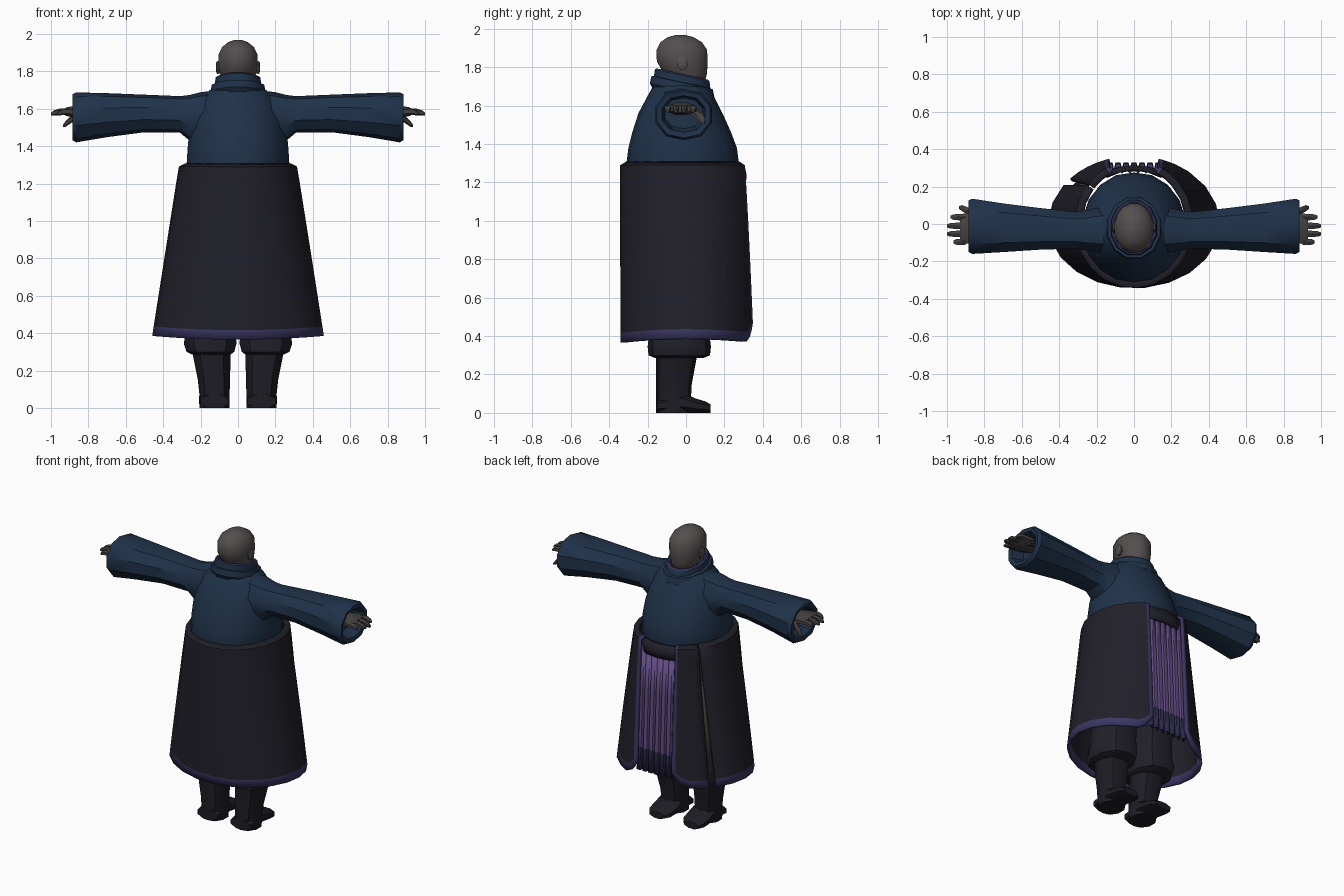
import bpy, bmesh
from math import sin, cos, pi, radians, degrees, asin

cube = bpy.data.objects.get("Cube")
if cube:
    bpy.data.objects.remove(cube, do_unlink=True)


def material(name, rgb):
    m = bpy.data.materials.new(name)
    m.use_nodes = True
    m.diffuse_color = (*rgb, 1)
    bsdf = next(n for n in m.node_tree.nodes if n.type == 'BSDF_PRINCIPLED')
    bsdf.inputs["Base Color"].default_value = (*rgb, 1)
    bsdf.inputs["Roughness"].default_value = 0.9
    return m


NAVY = material("navy cloth", (0.014, 0.032, 0.068))
BLACK = material("black cloth", (0.015, 0.0145, 0.023))
HEM = material("violet trim", (0.044, 0.038, 0.125))
PURPLE = material("purple pleats", (0.125, 0.075, 0.235))
DARK_HEM = material("dark pleat hem", (0.03, 0.027, 0.085))
SKIN = material("grey skin", (0.09, 0.077, 0.077))
GLOVE = material("grey hands", (0.06, 0.052, 0.052))
BOOT = material("dark leather", (0.012, 0.012, 0.018))
LINING = material("grey lining", (0.05, 0.042, 0.042))


def finish(name, bm, mats, mirror=False, thickness=0):
    me = bpy.data.meshes.new(name)
    bm.to_mesh(me)
    bm.free()
    for m in mats:
        me.materials.append(m)
    ob = bpy.data.objects.new(name, me)
    bpy.context.collection.objects.link(ob)
    if mirror:
        ob.modifiers.new("mirror", 'MIRROR').use_mirror_merge = False
    if thickness:
        s = ob.modifiers.new("thickness", 'SOLIDIFY')
        s.thickness, s.offset = thickness, 0
    bpy.ops.object.select_all(action='DESELECT')
    ob.select_set(True)
    bpy.context.view_layer.objects.active = ob
    bpy.ops.object.shade_smooth_by_angle(angle=radians(35))
    return ob


def skin_rows(name, rows, mats, rule=None, closed=True, **kw):
    """Bridge rows of points; rule(row, column) picks the material."""
    bm = bmesh.new()
    vs = [[bm.verts.new(p) for p in row] for row in rows]
    n = len(vs[0])
    for i in range(len(vs) - 1):
        for j in range(n if closed else n - 1):
            k = (j + 1) % n
            f = bm.faces.new((vs[i][j], vs[i][k], vs[i + 1][k], vs[i + 1][j]))
            f.material_index = rule(i, j) if rule else 0
    if closed:
        bm.faces.new(vs[0][::-1])
        bm.faces.new(vs[-1])
        bmesh.ops.recalc_face_normals(bm, faces=bm.faces)
    return finish(name, bm, mats, **kw)


def oval(axis, pos, a0, a1, b0, b1, n, slope=0):
    """Oval in the plane across an axis, given its extents."""
    pts = []
    for i in range(n):
        t = 2 * pi * (i + 0.5) / n
        grow = 1 / cos(pi / n)
        a = (a0 + a1) / 2 + (a1 - a0) / 2 * min(1, max(-1, cos(t) * grow))
        b = (b0 + b1) / 2 + (b1 - b0) / 2 * min(1, max(-1, sin(t) * grow))
        pts.append({'x': (pos, a, b), 'y': (a, pos, b), 'z': (a, b, pos + slope * b)}[axis])
    return pts


def loft(name, axis, rings, mat, n=8, **kw):
    return skin_rows(name, [oval(axis, *r, n) for r in rings], [mat], **kw)


# Head and ears
loft("head", 'z', [(z, -rx, rx, cy - ry, cy + ry) for z, rx, ry, cy in [
    (1.68, .06, .07, -.01), (1.73, .075, .09, .01), (1.77, .092, .114, -.004),
    (1.83, .106, .132, -.02), (1.89, .104, .132, -.022), (1.93, .085, .108, -.025),
    (1.956, .052, .068, -.028), (1.968, .018, .022, -.03)]], SKIN, 16)
loft("ear", 'x', [(.09, -.04, .01, 1.79, 1.85), (.112, -.045, .01, 1.785, 1.855),
                  (.118, -.035, 0, 1.8, 1.845)], SKIN, 8, mirror=True)

# Torso
loft("torso", 'z', [(z, -rx, rx, y0, y1) for z, rx, y0, y1 in [
    (1.22, .26, -.3, .265), (1.3, .275, -.31, .275), (1.38, .27, -.3, .265),
    (1.46, .263, -.28, .235), (1.56, .24, -.248, .19), (1.65, .2, -.2, .145),
    (1.7, .15, -.172, .115), (1.73, .1, -.14, .08)]], NAVY, 18)

# Folded collar, tilted down towards the face, with a trimmed rim
collar = [(1.645, .13, .15), (1.675, .148, .168), (1.715, .14, .16), (1.717, .124, .147),
          (1.753, .12, .142), (1.76, .112, .134), (1.755, .103, .122), (1.7, .09, .11)]
skin_rows("collar", [oval('z', z, -rx, rx, -.02 - ry, -.02 + ry, 12, -.22)
                     for z, rx, ry in collar],
          [NAVY, HEM], lambda i, j: 1 if i >= 4 else 0)

# Wide sleeves with hollow cuffs
loft("sleeve", 'x', [
    (.1, -.16, .1, 1.38, 1.7), (.2, -.15, .085, 1.4, 1.688), (.26, -.14, .072, 1.43, 1.673),
    (.31, -.132, .065, 1.472, 1.667), (.5, -.137, .085, 1.474, 1.675),
    (.7, -.15, .11, 1.448, 1.683), (.865, -.16, .135, 1.42, 1.687),
    (.885, -.15, .125, 1.432, 1.677), (.88, -.125, .1, 1.46, 1.652),
    (.8, -.11, .085, 1.48, 1.64)], NAVY, 10, mirror=True)

# Hands
loft("palm", 'x', [(.78, -.07, .04, 1.555, 1.61), (.87, -.1, .055, 1.552, 1.615),
                   (.915, -.11, .055, 1.56, 1.608), (.93, -.105, .05, 1.567, 1.6)],
     GLOVE, 8, mirror=True)
for label, y, tip in [("index", .037, .98), ("middle", -.01, 1.0),
                      ("ring", -.053, 1.0), ("little", -.096, .965)]:
    length = tip - .9
    loft(label + "_finger", 'x', [
        (.9 + length * u, y - r, y + r, 1.585 - drop - r, 1.585 - drop + r)
        for u, r, drop in [(0, .017, 0), (.5, .017, 0), (.85, .014, .008), (1, .007, .014)]],
        GLOVE, 6, mirror=True)
loft("thumb", 'x', [(x, y - r, y + r, z - r, z + r) for x, y, z, r in [
    (.84, .035, 1.575, .022), (.89, .07, 1.545, .02), (.92, .085, 1.52, .016),
    (.935, .088, 1.508, .007)]], GLOVE, 6, mirror=True)

# Boots, feet and gathered trousers
loft("boot_shaft", 'z', [(0, .045, .205, -.155, .02), (.06, .045, .205, -.155, .025),
                         (.15, .043, .215, -.155, .03), (.31, .038, .247, -.157, .06)],
     BOOT, 10, mirror=True)
loft("boot_foot", 'y', [(-.15, .05, .2, 0, .07), (-.02, .045, .206, 0, .11),
                        (.05, .045, .208, 0, .075), (.1, .05, .205, 0, .06),
                        (.128, .075, .185, 0, .045)], BOOT, 8, mirror=True)
loft("trouser_leg", 'z', [(.285, .04, .245, -.16, .09), (.3, .02, .275, -.195, .125),
                          (.345, .008, .29, -.2, .13), (.42, .015, .275, -.19, .12),
                          (.8, .01, .25, -.18, .14)], BLACK, 10, mirror=True)

# Long coat skirt: s runs from the hem (0) to the waist (1)
ROWS = [0, .055, .2, .4, .6, .8, .92, 1]


def coat_point(angle, s, off=99, shrink=1):
    t = radians(angle)
    hem = .365 + .02 * sin(t) ** 2 + .1 * max(0, 1 - off / 15) ** 2
    rx = .45 - .14 * s
    ry = .355 - .025 * s if cos(t) > 0 else .335
    return (rx * shrink * sin(t), ry * shrink * cos(t), hem + (1.285 - hem) * s)


def coat_panel(name, side, end, opening, us):
    rows = []
    for s in ROWS:
        edge = degrees(asin(.13 / (.45 - .14 * s)))
        start = edge if side > 0 else 360 - edge
        stop = end + opening * (1 - s)
        angles = [start + (stop - start) * u for u in us]
        rows.append([coat_point(a, s, abs(a - start)) for a in angles])
    # Waist lip turned in to the body
    rows.append([(x * .9, y * .92, 1.3) for x, y, z in rows[-1]])
    skin_rows(name, rows, [BLACK, HEM],
              lambda i, j: 1 if i == 0 or j == 0 else 0,
              closed=False, thickness=.018)


coat_panel("coat_main", 1, 308, -3, [0, .011, .026, .045] + [.08 + .92 * i / 16 for i in range(17)])
coat_panel("coat_front_panel", -1, 309.5, 2, [0, .11, .26, .5, .75, 1])

# Lining glimpsed through the side slit
skin_rows("slit_lining", [[coat_point(a, s, shrink=.94) for a in (298, 304, 310, 318)]
                          for s in (.08, .4, .75)],
          [LINING], closed=False, thickness=.008)

# Pleated apron in the opening, and the band above it
pleat_rows = []
for z, y, depth in [(1.24, .277, .012), (.95, .29, .022), (.56, .302, .03), (.41, .31, .034)]:
    row = []
    for i in range(7):
        x = -.15 + i * .3 / 7
        row += [(x, y - depth / 2, z), (x + .01, y + depth / 2, z), (x + .033, y + depth / 2, z)]
    pleat_rows.append(row + [(.15, y - depth / 2, z)])
skin_rows("pleated_apron", pleat_rows, [PURPLE, DARK_HEM],
          lambda i, j: 1 if i == 2 else 0, closed=False, thickness=.006)
skin_rows("waist_band", [[(x, y - .04 * (x / .15) ** 2, z) for x in (-.15, -.075, 0, .075, .15)]
                         for z, y in [(1.2, .303), (1.24, .305), (1.29, .295)]],
          [BLACK], closed=False, thickness=.02)
